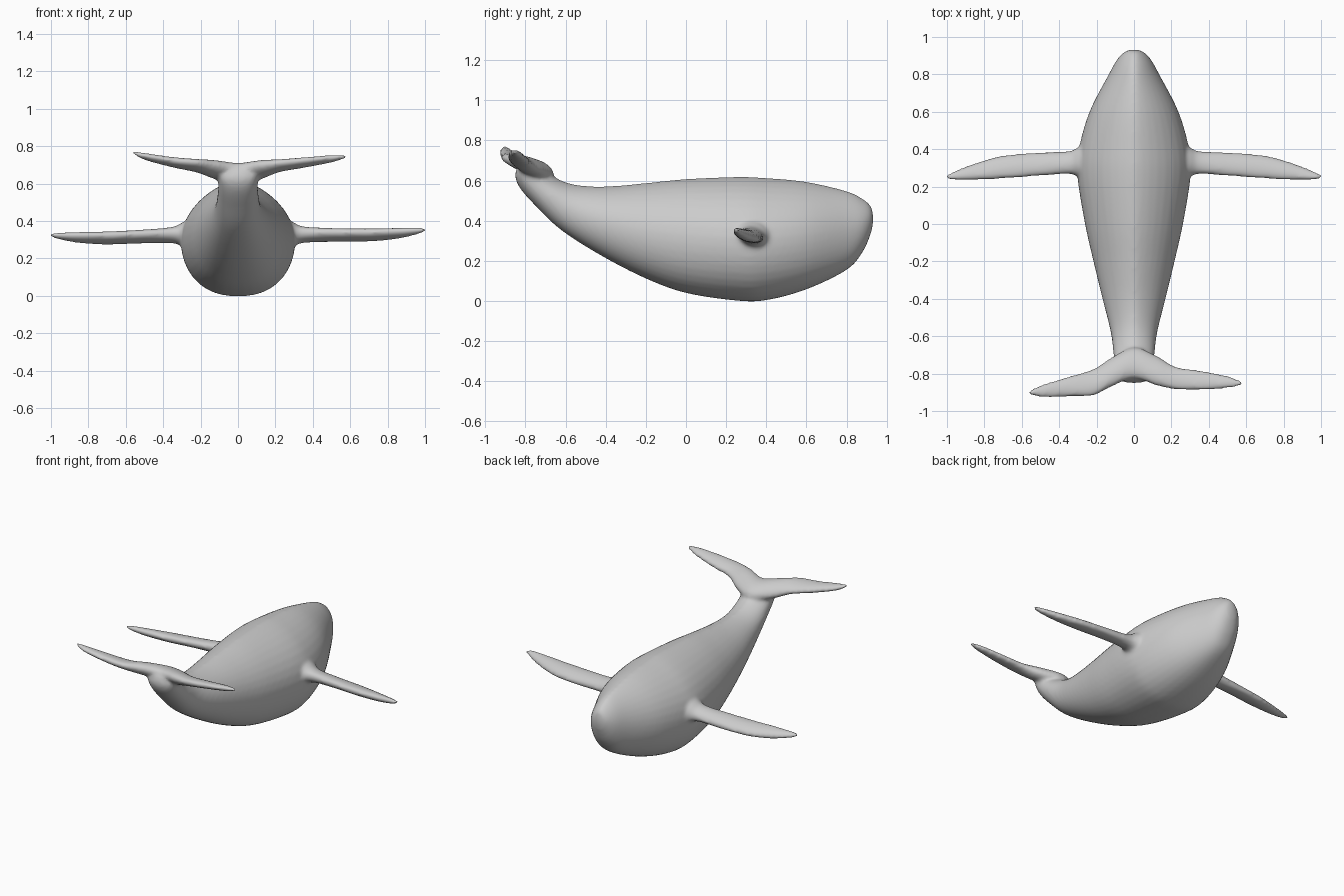
import bpy, bmesh
from math import sin, cos, pi
from mathutils import Vector


def spline(rows, steps=6):
    """Catmull-Rom interpolation of station rows."""
    out = []
    for i in range(len(rows) - 1):
        a, b = rows[max(i - 1, 0)], rows[i]
        c, d = rows[i + 1], rows[min(i + 2, len(rows) - 1)]
        for s in range(steps):
            t = s / steps
            out.append([0.5 * (2 * q + (r - p) * t + (2 * p - 5 * q + 4 * r - u) * t * t
                               + (3 * q - p - 3 * r + u) * t ** 3)
                        for p, q, r, u in zip(a, b, c, d)])
    out.append(list(rows[-1]))
    return out


def loft(bm, rings):
    """Skin a list of point rings and close both ends."""
    loops = [[bm.verts.new(p) for p in ring] for ring in rings]
    n = len(loops[0])
    faces = [bm.faces.new(loops[0]), bm.faces.new(loops[-1][::-1])]
    for a, b in zip(loops, loops[1:]):
        for i in range(n):
            j = (i + 1) % n
            faces.append(bm.faces.new((a[j], a[i], b[i], b[j])))
    bmesh.ops.recalc_face_normals(bm, faces=faces)


def body_ring(row, n=40):
    """Egg section: narrow back, full belly."""
    ty, tz, by, bz, w = row
    top, bot = Vector((0, ty, tz)), Vector((0, by, bz))
    mid = bot.lerp(top, 0.47)
    pts = []
    for k in range(n):
        a = 2 * pi * (k + 0.5) / n
        c, s = cos(a), sin(a)
        x = w * abs(c) ** (1.35 if s > 0 else 0.85) * (1 if c > 0 else -1)
        p = mid + (top - mid) * s if s > 0 else mid + (bot - mid) * -s
        pts.append(p + Vector((x, 0, 0)))
    return pts


def fin_ring(row, n=20):
    """Elliptical section between leading and trailing edge."""
    x, ly, lz, ry, rz, h = row
    lead, trail = Vector((x, ly, lz)), Vector((x, ry, rz))
    mid, half = (lead + trail) / 2, (lead - trail) / 2
    up = Vector((1, 0, 0)).cross(half).normalized() * h
    return [mid + half * cos(2 * pi * k / n) + up * sin(2 * pi * k / n) for k in range(n)]


bm = bmesh.new()

# body: top y, top z, bottom y, bottom z, half width
body = [
    (0.932, 0.43, 0.932, 0.39, 0.015), (0.92, 0.475, 0.92, 0.335, 0.05),
    (0.88, 0.51, 0.88, 0.245, 0.09), (0.80, 0.548, 0.80, 0.155, 0.135),
    (0.60, 0.594, 0.60, 0.058, 0.238), (0.40, 0.613, 0.40, 0.004, 0.295),
    (0.25, 0.618, 0.25, 0.002, 0.302), (0.00, 0.608, 0.00, 0.04, 0.262),
    (-0.20, 0.588, -0.20, 0.112, 0.217), (-0.38, 0.572, -0.42, 0.225, 0.168),
    (-0.52, 0.575, -0.62, 0.352, 0.125), (-0.62, 0.60, -0.75, 0.475, 0.11),
    (-0.70, 0.65, -0.825, 0.56, 0.105), (-0.76, 0.69, -0.85, 0.62, 0.10),
    (-0.79, 0.71, -0.84, 0.67, 0.07),
]
loft(bm, [body_ring(r) for r in spline(body)])

# flippers: x, leading y/z, trailing y/z, half thickness
flipper = [
    (0.20, 0.46, 0.30, 0.21, 0.35, 0.11), (0.29, 0.415, 0.31, 0.25, 0.345, 0.068),
    (0.35, 0.388, 0.308, 0.268, 0.345, 0.042), (0.50, 0.383, 0.305, 0.258, 0.345, 0.033),
    (0.70, 0.366, 0.305, 0.243, 0.345, 0.03), (0.85, 0.325, 0.315, 0.236, 0.352, 0.025),
    (0.96, 0.282, 0.335, 0.236, 0.357, 0.016), (1.005, 0.262, 0.35, 0.244, 0.357, 0.008),
]
for side, droop in ((1, 0.0), (-1, 0.04)):
    rows = [(side * x, ly, lz - droop * max(x - 0.3, 0), ry, rz - droop * max(x - 0.3, 0), h)
            for x, ly, lz, ry, rz, h in flipper]
    loft(bm, [fin_ring(r) for r in spline(rows)])

# tail flukes, tip to tip, slightly twisted to one side
flukes = [
    (-0.562, -0.892, 0.768, -0.912, 0.766, 0.008), (-0.50, -0.862, 0.738, -0.926, 0.752, 0.018),
    (-0.35, -0.815, 0.700, -0.924, 0.728, 0.025), (-0.22, -0.776, 0.672, -0.918, 0.718, 0.03),
    (-0.12, -0.715, 0.640, -0.868, 0.708, 0.042), (0.0, -0.66, 0.625, -0.825, 0.690, 0.045),
    (0.12, -0.705, 0.640, -0.862, 0.708, 0.042), (0.22, -0.762, 0.675, -0.884, 0.715, 0.03),
    (0.35, -0.782, 0.695, -0.888, 0.728, 0.024), (0.50, -0.812, 0.722, -0.878, 0.742, 0.018),
    (0.582, -0.842, 0.742, -0.862, 0.746, 0.008),
]
loft(bm, [fin_ring(r) for r in spline(flukes)])

mesh = bpy.data.meshes.new("whale_body")
bm.to_mesh(mesh)
bm.free()
whale = bpy.data.objects.new("whale_body", mesh)
bpy.context.collection.objects.link(whale)

# fuse the parts into one skin and soften the joints
fuse = whale.modifiers.new("fuse", 'REMESH')
fuse.mode = 'VOXEL'
fuse.voxel_size = 0.011
fuse.use_smooth_shade = True
soften = whale.modifiers.new("soften", 'SMOOTH')
soften.factor = 0.5
soften.iterations = 8
